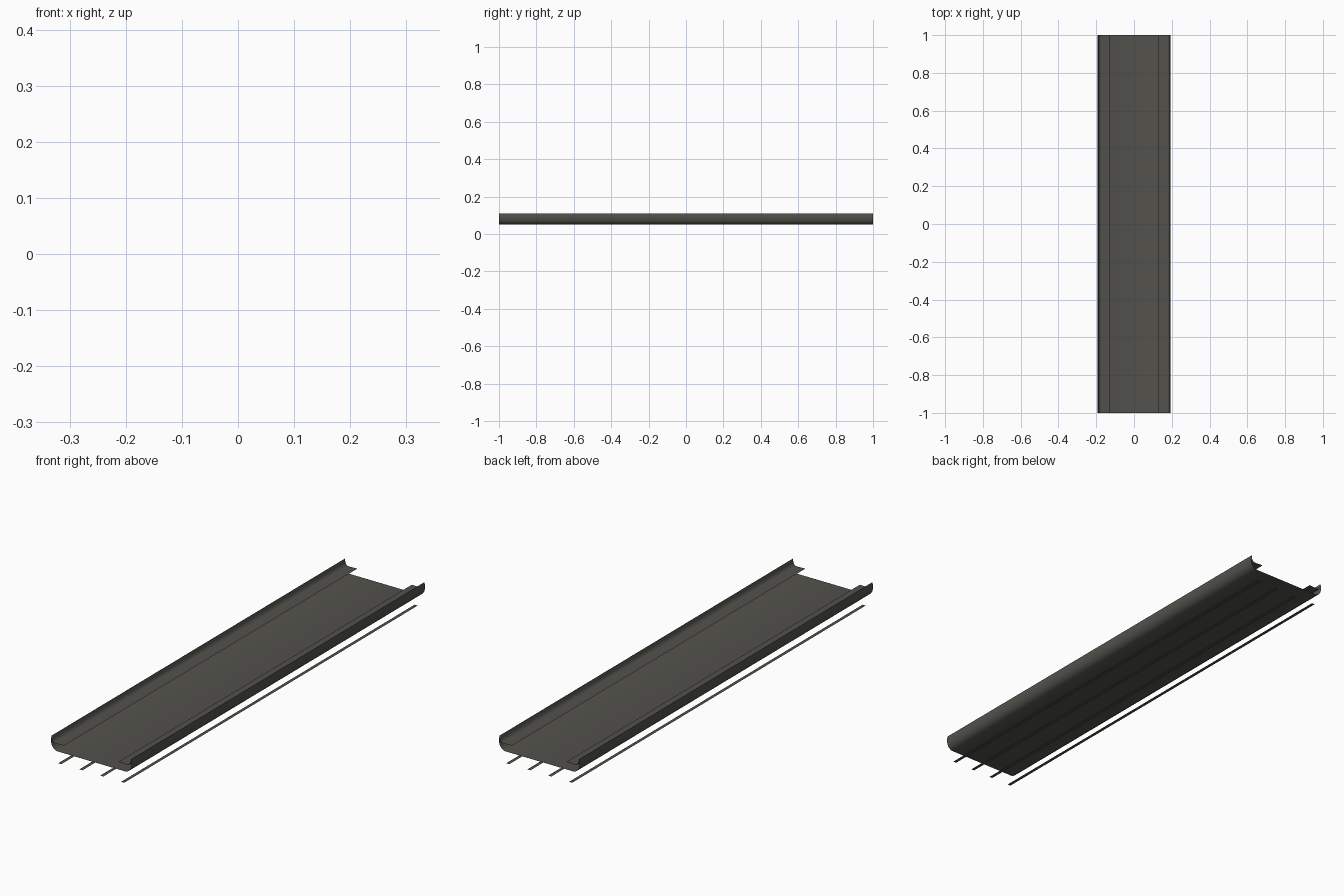
import bpy, bmesh, math

if "Cube" in bpy.data.objects:
    bpy.data.objects.remove(bpy.data.objects["Cube"])

mat = bpy.data.materials.new("dark olive grey")
mat.diffuse_color = (0.085, 0.083, 0.072, 1)
mat.use_nodes = True
mat.node_tree.nodes["Principled BSDF"].inputs["Base Color"].default_value = mat.diffuse_color


def sheet(name, profile, smooth=False):
    """Sweep an open (x, z) profile along y as a thin single-layer sheet."""
    bm = bmesh.new()
    rows = [[bm.verts.new((x, y, z)) for x, z in profile] for y in (-1, 1)]
    for i in range(len(profile) - 1):
        bm.faces.new((rows[0][i], rows[0][i + 1], rows[1][i + 1], rows[1][i]))
    me = bpy.data.meshes.new(name)
    bm.to_mesh(me)
    bm.free()
    me.materials.append(mat)
    ob = bpy.data.objects.new(name, me)
    bpy.context.collection.objects.link(ob)
    if smooth:
        bpy.context.view_layer.objects.active = ob
        ob.select_set(True)
        bpy.ops.object.shade_smooth_by_angle(angle=math.radians(50))
        ob.select_set(False)
    return ob


# Channel: floor, curved outer walls and folded-in top flanges
half = [(0.168, 0.05), (0.182, 0.059), (0.19, 0.072), (0.193, 0.09), (0.19, 0.11),
        (0.187, 0.094), (0.182, 0.084), (0.173, 0.081), (0.13, 0.083)]
sheet("channel_tray", [(-x, z) for x, z in reversed(half)] + half, smooth=True)

# Flat runner strips below the tray
for i, x in enumerate((-0.15, -0.05, 0.05, 0.15)):
    sheet(f"runner_strip_{i + 1}", [(x - 0.0075, 0), (x + 0.0075, 0)])
